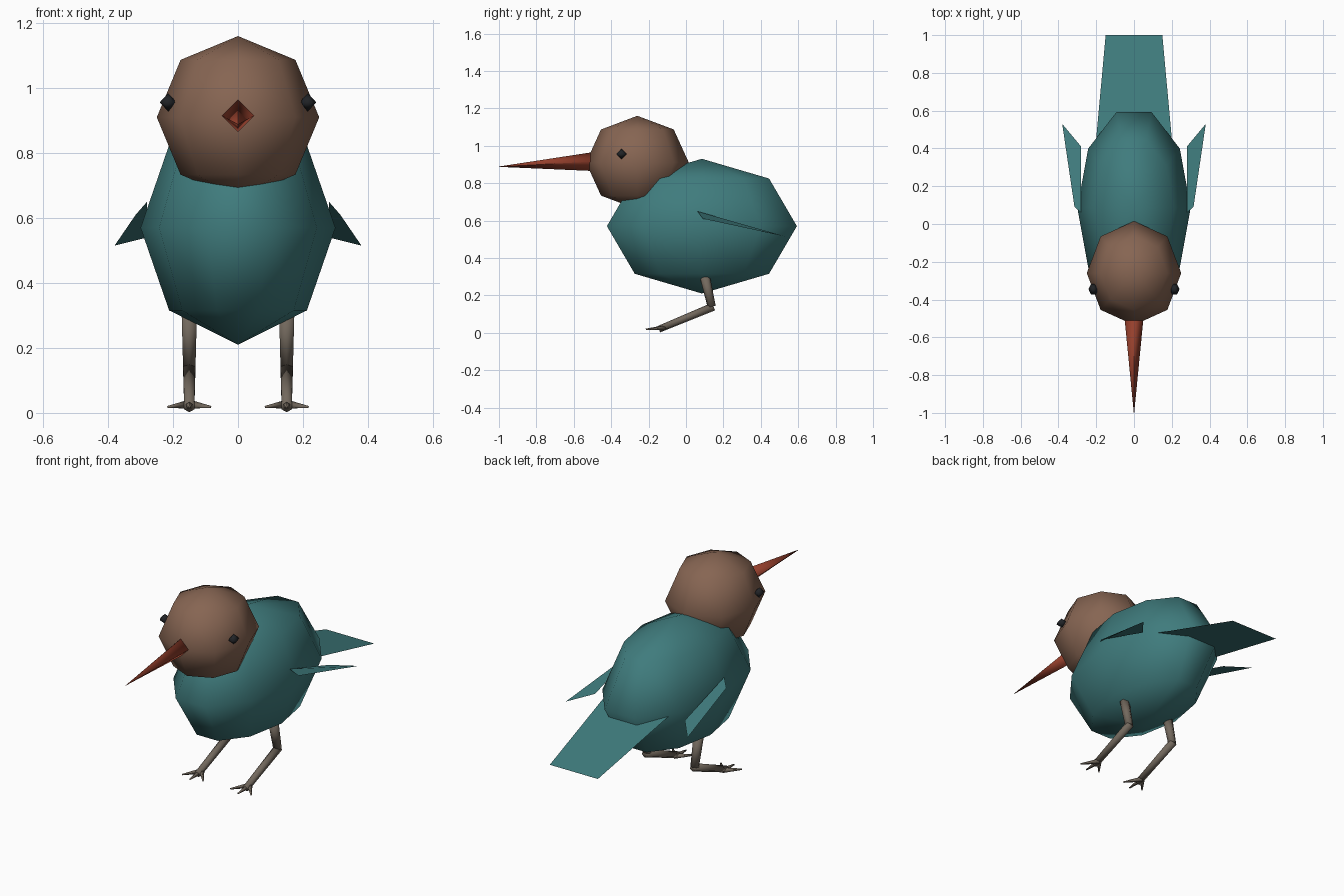
import bpy, bmesh
from math import pi
from mathutils import Vector, Matrix

if "Cube" in bpy.data.objects:
    bpy.data.objects.remove(bpy.data.objects["Cube"])


def material(name, rgb):
    m = bpy.data.materials.new(name)
    m.diffuse_color = (*rgb, 1)
    m.use_nodes = True
    m.node_tree.nodes["Principled BSDF"].inputs["Base Color"].default_value = m.diffuse_color
    return m


TEAL = material("teal_feathers", (0.05, 0.20, 0.205))
BROWN = material("brown_feathers", (0.24, 0.13, 0.085))
RED = material("red_beak", (0.30, 0.05, 0.025))
GREY = material("leg_skin", (0.17, 0.14, 0.11))
BLACK = material("eye_black", (0.015, 0.017, 0.02))


def finish(bm, name, mat, smooth=True):
    mesh = bpy.data.meshes.new(name)
    bm.to_mesh(mesh)
    bm.free()
    for p in mesh.polygons:
        p.use_smooth = smooth
    mesh.materials.append(mat)
    obj = bpy.data.objects.new(name, mesh)
    bpy.context.collection.objects.link(obj)
    return obj


def ball(name, centre, radii, segments, rings, mat):
    # Quarter turn puts mesh corners on the x axis
    bm = bmesh.new()
    bmesh.ops.create_uvsphere(bm, u_segments=segments, v_segments=rings, radius=1)
    bm.transform(Matrix.Translation(centre) @ Matrix.Diagonal((*radii, 1)) @ Matrix.Rotation(pi / 2, 4, 'Z'))
    return finish(bm, name, mat)


def add_limb(bm, a, b, r1, r2, sides):
    # Tapered tube from a to b
    a, b = Vector(a), Vector(b)
    turn = (b - a).to_track_quat('Z', 'Y').to_matrix().to_4x4()
    bmesh.ops.create_cone(bm, cap_ends=True, segments=sides, radius1=r1, radius2=r2,
                          depth=(b - a).length,
                          matrix=Matrix.Translation((a + b) / 2) @ turn)


def sheet(name, points, mat):
    bm = bmesh.new()
    bm.faces.new([bm.verts.new(p) for p in points])
    return finish(bm, name, mat, False)


# Body and head
ball("body", (0, 0.085, 0.57), (0.30, 0.534, 0.36), 10, 4, TEAL)
ball("head", (0, -0.26, 0.91), (0.25, 0.275, 0.25), 8, 4, BROWN)

# Four-sided beak
bm = bmesh.new()
add_limb(bm, (0, -0.50, 0.915), (0, -1.0, 0.888), 0.05, 0.001, 4)
finish(bm, "beak", RED)

# Flat sloping tail
sheet("tail", [(-0.205, 0.40, 0.565), (0.205, 0.40, 0.565), (0.15, 1.0, 0.40), (-0.15, 1.0, 0.40)], TEAL)

for side, label in ((-1, "left"), (1, "right")):
    # Eye
    ball(label + "_eye", (side * 0.215, -0.345, 0.956), (0.026, 0.032, 0.028), 6, 2, BLACK)

    # Wing
    wing = [(0.28, 0.06, 0.65), (0.315, 0.09, 0.61), (0.38, 0.53, 0.515), (0.28, 0.41, 0.54)]
    sheet(label + "_wing", [(side * x, y, z) for x, y, z in wing], TEAL)

    # Leg with thigh, shank and three toes
    bm = bmesh.new()
    x = side * 0.15
    add_limb(bm, (x, 0.10, 0.305), (x, 0.137, 0.14), 0.027, 0.022, 6)
    add_limb(bm, (x, 0.147, 0.14), (x, -0.145, 0.019), 0.022, 0.018, 6)
    for spread, reach in ((-0.065, -0.19), (0, -0.215), (0.065, -0.19)):
        add_limb(bm, (x, -0.11, 0.026), (x + spread, reach, 0.018), 0.015, 0.004, 5)
    finish(bm, label + "_leg", GREY)
